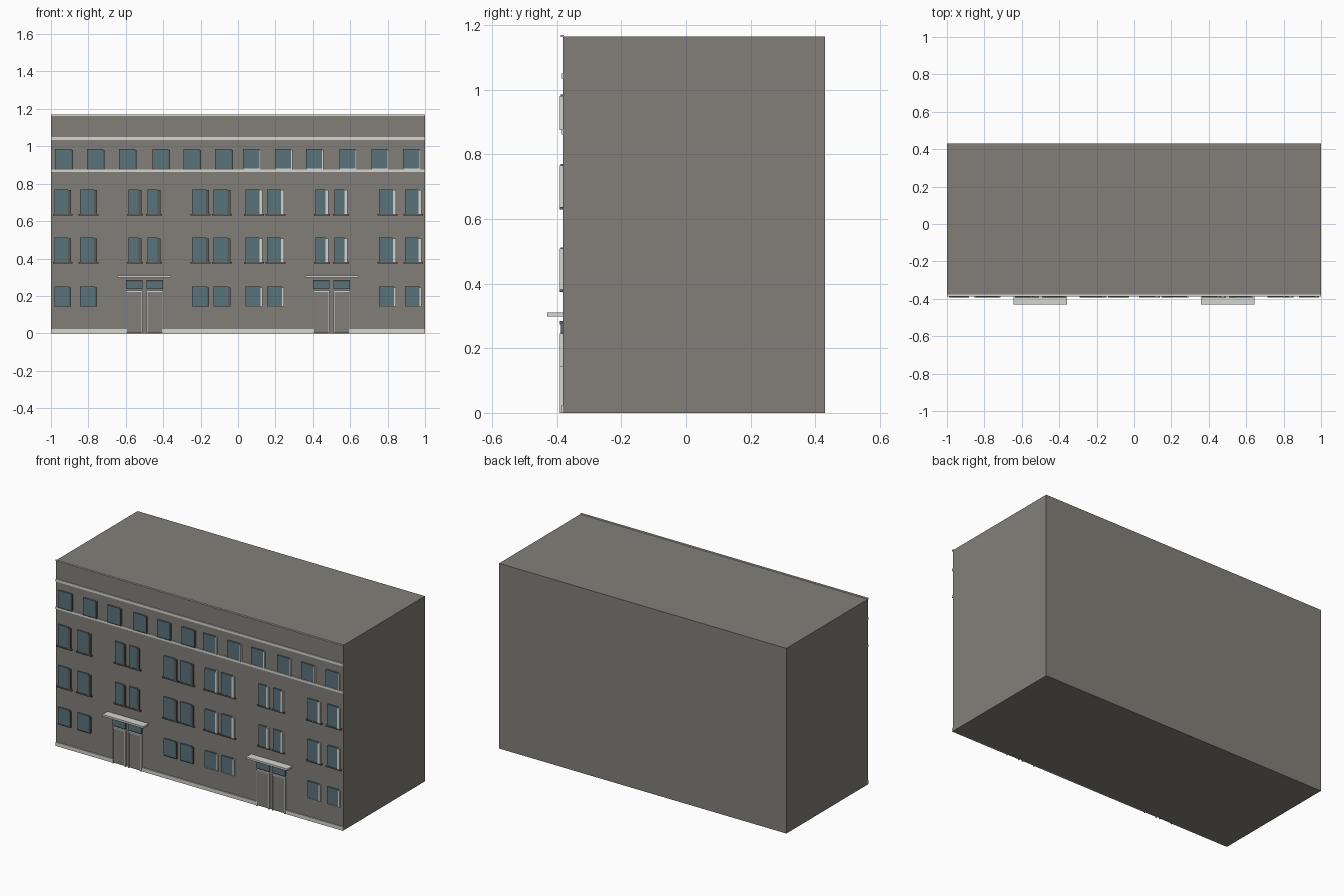
import bpy, bmesh

if "Cube" in bpy.data.objects:
    bpy.data.objects.remove(bpy.data.objects["Cube"])


def mat(name, r, g, b):
    m = bpy.data.materials.new(name)
    m.diffuse_color = (r, g, b, 1)
    m.use_nodes = True
    m.node_tree.nodes["Principled BSDF"].inputs["Base Color"].default_value = m.diffuse_color
    return m


WALL = mat("grey stone wall", 0.225, 0.213, 0.19)
GLASS = mat("blue grey glass", 0.10, 0.17, 0.20)
TRIM = mat("pale trim", 0.66, 0.66, 0.63)
DARK = mat("dark grey frame", 0.11, 0.105, 0.095)

FRONT = -0.38   # facade plane


def boxes(name, material, spans):
    """One object made of boxes (x0, x1, y0, y1, z0, z1)."""
    bm = bmesh.new()
    for x0, x1, y0, y1, z0, z1 in spans:
        vs = bmesh.ops.create_cube(bm, size=1)["verts"]
        for v in vs:
            v.co.x = x0 if v.co.x < 0 else x1
            v.co.y = y0 if v.co.y < 0 else y1
            v.co.z = z0 if v.co.z < 0 else z1
    me = bpy.data.meshes.new(name)
    bm.to_mesh(me)
    bm.free()
    me.materials.append(material)
    ob = bpy.data.objects.new(name, me)
    bpy.context.collection.objects.link(ob)
    return ob


def plate(x0, x1, z0, z1, depth):
    return (x0, x1, FRONT - depth, FRONT + 0.002, z0, z1)


# main block
boxes("building_block", WALL, [(-1, 1, FRONT, 0.43, 0, 1.165)])

# string courses, roof edge and plinth (interrupted by the doors)
boxes("lower_string_course", TRIM, [plate(-1, 1, 0.862, 0.877, 0.006)])
boxes("upper_string_course", TRIM, [plate(-1, 1, 1.034, 1.05, 0.006)])
boxes("roof_edge", TRIM, [plate(-1, 1, 1.163, 1.17, 0.008)])
boxes("plinth", TRIM, [plate(a, b, 0, 0.024, 0.006)
                       for a, b in ((-1, -0.6), (-0.4, 0.4), (0.6, 1))])

# window layout: (centre, width) for one half, mirrored to the other
top = [(0.075, 0.095), (0.245, 0.095), (0.41, 0.095),
       (0.59, 0.095), (0.76, 0.095), (0.93, 0.095)]
wide = [(0.085, 0.09), (0.2, 0.09), (0.8, 0.09), (0.937, 0.088)]
narrow = [(0.45, 0.07), (0.55, 0.07)]
rows = [(0.88, 0.985, top, 0.008, False),
        (0.637, 0.77, wide + narrow, 0.016, True),
        (0.382, 0.512, wide + narrow, 0.016, True),
        (0.147, 0.25, wide, 0.01, False)]

glass, left_frames, right_frames, sills = [], [], [], []
for z0, z1, columns, jamb, has_sill in rows:
    for c, w in columns:
        for s in (-1, 1):
            x0, x1 = s * c - w / 2, s * c + w / 2
            frames = left_frames if s < 0 else right_frames
            glass.append(plate(x0, x1 - jamb, z0, z1, 0.009))
            frames.append(plate(x1 - jamb, x1, z0, z1 - 0.004, 0.012))
            if has_sill:
                sills.append(plate(x0 - 0.008, x1 + 0.008, z0 - 0.008, z0, 0.012))
            else:
                frames.append(plate(x0, x1, z0 - 0.004, z0, 0.012))
boxes("window_glass", GLASS, glass)
boxes("left_window_frames", DARK, left_frames)
boxes("right_window_frames", TRIM, right_frames)
boxes("window_sills", DARK, sills)

# entrances: paired door leaves, transom lights and canopy
leaves, surrounds, transoms, transom_frames, canopies = [], [], [], [], []
for cx in (-0.5, 0.5):
    for x0 in (cx - 0.1, cx + 0.01):
        x1 = x0 + 0.09
        leaves.append(plate(x0 + 0.006, x1 - 0.006, 0.004, 0.222, 0.009))
        surrounds += [plate(x0, x0 + 0.006, 0, 0.228, 0.012),
                      plate(x1 - 0.006, x1, 0, 0.228, 0.012),
                      plate(x0 + 0.006, x1 - 0.006, 0.222, 0.228, 0.012)]
        transoms.append(plate(x0, x1, 0.236, 0.274, 0.009))
        transom_frames.append(plate(x0, x1, 0.274, 0.284, 0.012))
    canopies.append((cx - 0.143, cx + 0.143, -0.43, FRONT + 0.002, 0.298, 0.31))
boxes("door_leaves", WALL, leaves)
boxes("door_surrounds", TRIM, surrounds)
boxes("transom_glass", GLASS, transoms)
boxes("transom_frames", DARK, transom_frames)
boxes("entrance_canopies", TRIM, canopies)
